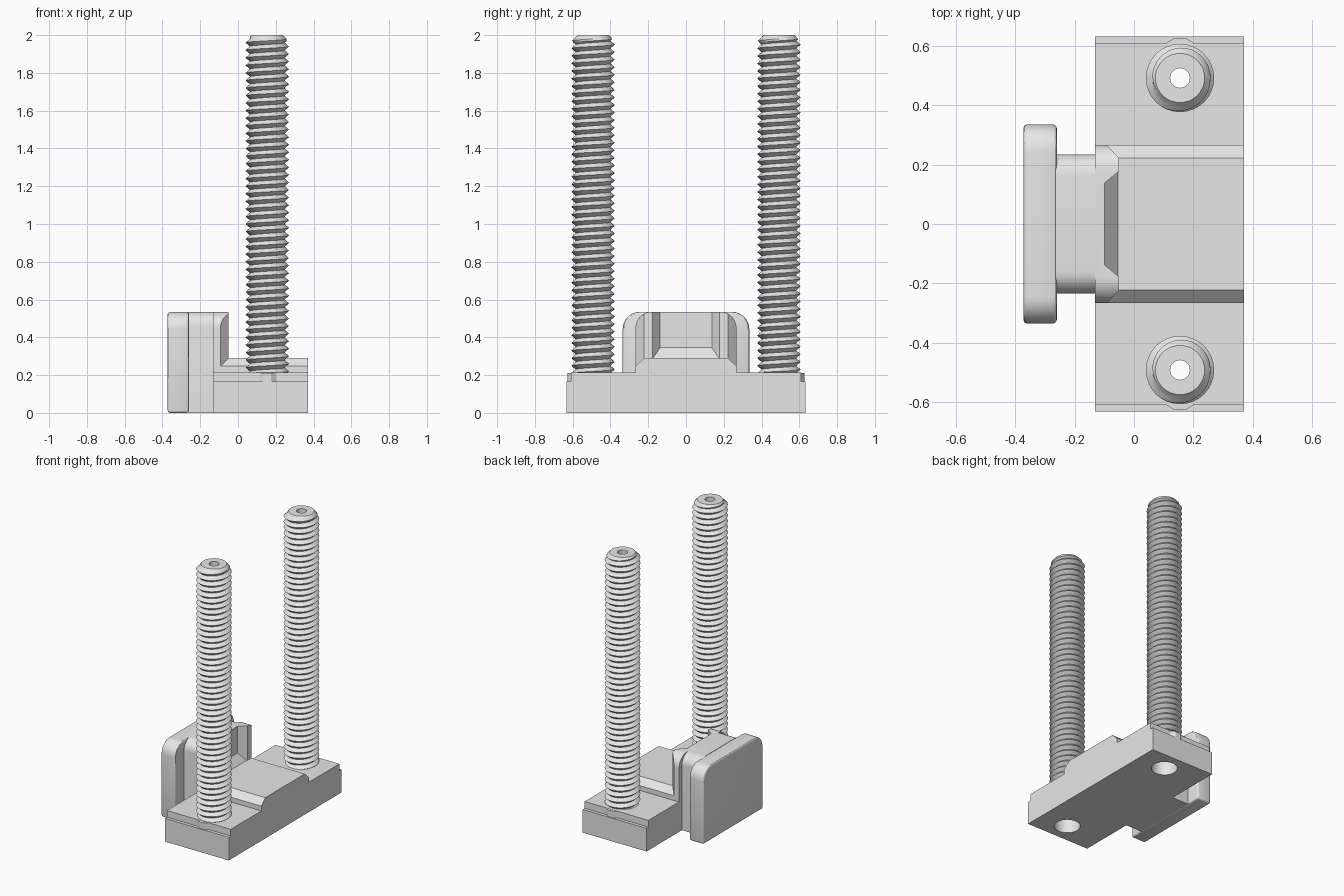
import bpy, bmesh
from math import sin, cos, pi, tau

cube = bpy.data.objects.get("Cube")
if cube:
    bpy.data.objects.remove(cube, do_unlink=True)

grey = bpy.data.materials.new("light_grey")
grey.use_nodes = True
grey.diffuse_color = (0.8, 0.8, 0.8, 1)
grey.node_tree.nodes["Principled BSDF"].inputs["Base Color"].default_value = (0.8, 0.8, 0.8, 1)


def finish(name, bm):
    bmesh.ops.recalc_face_normals(bm, faces=bm.faces)
    mesh = bpy.data.meshes.new(name)
    bm.to_mesh(mesh)
    bm.free()
    mesh.materials.append(grey)
    obj = bpy.data.objects.new(name, mesh)
    bpy.context.collection.objects.link(obj)
    return obj


def loft(name, rings):
    """Solid through matching rings of points, capped at both ends."""
    bm = bmesh.new()
    rows = [[bm.verts.new(p) for p in ring] for ring in rings]
    n = len(rows[0])
    for a, b in zip(rows, rows[1:]):
        for i in range(n):
            j = (i + 1) % n
            bm.faces.new((a[i], a[j], b[j], b[i]))
    bm.faces.new(rows[0])
    bm.faces.new(rows[-1])
    return finish(name, bm)


def along_x(name, profile, x0, x1):
    return loft(name, [[(x, y, z) for y, z in profile] for x in (x0, x1)])


def along_z(name, plan, z0, z1):
    return loft(name, [[(x, y, z) for x, y in plan] for z in (z0, z1)])


def mirrored(half):
    """Complete a half profile across its first coordinate."""
    return half + [(-a, b) for a, b in reversed(half)]


def arch(half_width, height, radius, steps=10):
    half = [(half_width, 0)]
    for i in range(steps + 1):
        t = pi / 2 * i / steps
        half.append((half_width - radius + radius * cos(t), height - radius + radius * sin(t)))
    return mirrored(half)


def circle(cx, cy, r, n=32):
    return [(cx + r * cos(tau * i / n), cy + r * sin(tau * i / n)) for i in range(n)]


def bake(obj):
    """Apply the modifiers of an object."""
    deps = bpy.context.evaluated_depsgraph_get()
    mesh = bpy.data.meshes.new_from_object(obj.evaluated_get(deps))
    obj.modifiers.clear()
    obj.data = mesh


def boolean(obj, cutter, operation="DIFFERENCE"):
    mod = obj.modifiers.new("cut", "BOOLEAN")
    mod.operation, mod.object, mod.solver = operation, cutter, "EXACT"
    bake(obj)
    bpy.data.objects.remove(cutter, do_unlink=True)


def smooth(obj, degrees=30):
    bpy.ops.object.select_all(action="DESELECT")
    obj.select_set(True)
    bpy.context.view_layer.objects.active = obj
    bpy.ops.object.shade_smooth_by_angle(angle=degrees * pi / 180)


HEIGHT = 0.535
SCREW_X, SCREW_Y = 0.155, 0.492

# Base bar with raised centre and stepped ends
base = along_x("base", mirrored([(0.632, 0), (0.632, 0.165), (0.61, 0.165), (0.61, 0.213),
                                 (0.267, 0.213), (0.267, 0.247), (0.222, 0.29)]), -0.132, 0.37)
for side in (-1, 1):
    boolean(base, along_z("hole_cutter", circle(SCREW_X, side * SCREW_Y, 0.085), -0.1, 0.5))
    # Small locating rib on each end step
    rib = [(0.11, 0.6), (0.11, 0.61), (0.135, 0.627), (0.175, 0.627), (0.2, 0.61), (0.2, 0.6)]
    along_z("end_rib", [(x, side * y) for x, y in rib], 0.15, 0.212)
smooth(base)

# Back plate with rounded top corners and softened edges
plate = along_x("back_plate", arch(0.335, HEIGHT, 0.09), -0.372, -0.26)
bevel = plate.modifiers.new("soft_edges", "BEVEL")
bevel.width, bevel.segments, bevel.limit_method = 0.012, 3, "ANGLE"
bevel.angle_limit = pi / 4
bake(plate)
smooth(plate)

# Neck joining plate to block
smooth(along_x("neck", arch(0.235, HEIGHT, 0.075), -0.265, -0.125))

# Upright block with chamfered front corners and a tapered recess
block = along_x("upright_block", arch(0.267, HEIGHT, 0.085), -0.132, 0.0)
plan = [(-0.2, 0.3), (-0.2, -0.3), (-0.124, -0.3), (-0.05, -0.222), (-0.05, 0.222), (-0.124, 0.3)]
boolean(block, along_z("chamfer_cutter", plan, -0.1, 0.7), "INTERSECT")
recess = [[(x, -w, z), (x, w, z), (x, w, 0.8), (x, -w, 0.8)]
          for x, w, z in ((-0.1, 0.137, 0.345), (0.0, 0.22, 0.225))]
boolean(block, loft("recess_cutter", recess))
smooth(block)


# Hollow threaded studs with a chamfered tip
def stud(name, cx, cy, z0=0.16, z1=2.0, pitch=0.04, n=32):
    radii = (0.092, 0.1035, 0.115, 0.1035)
    bm = bmesh.new()
    step = pitch / len(radii)
    rows = []
    count = int((z1 - z0) / step) + 8
    for j in range(-5, count):
        row = []
        for i in range(n + 1):
            z = min(max(z0 + step * j + pitch * i / n, z0), z1)
            tip = 0.083 + (z1 - z) * 0.95
            r = 0.092 if z == z0 else min(radii[j % len(radii)], tip)
            t = tau * i / n
            row.append(bm.verts.new((cx + r * cos(t), cy + r * sin(t), z)))
        rows.append(row)
    for a, b in zip(rows, rows[1:]):
        for i in range(n):
            bm.faces.new((a[i], a[i + 1], b[i + 1], b[i]))
    # Bore and end rings
    rings = [[bm.verts.new((x, y, z)) for x, y in circle(cx, cy, r, n)]
             for r, z in ((0.092, z0), (0.033, z0), (0.033, z1), (0.083, z1))]
    for a, b in zip(rings, rings[1:]):
        for i in range(n):
            j = (i + 1) % n
            bm.faces.new((a[i], a[j], b[j], b[i]))
    bmesh.ops.remove_doubles(bm, verts=bm.verts, dist=0.0001)
    bmesh.ops.dissolve_degenerate(bm, edges=bm.edges, dist=0.0001)
    smooth(finish(name, bm))


stud("front_stud", SCREW_X, -SCREW_Y)
stud("back_stud", SCREW_X, SCREW_Y)
